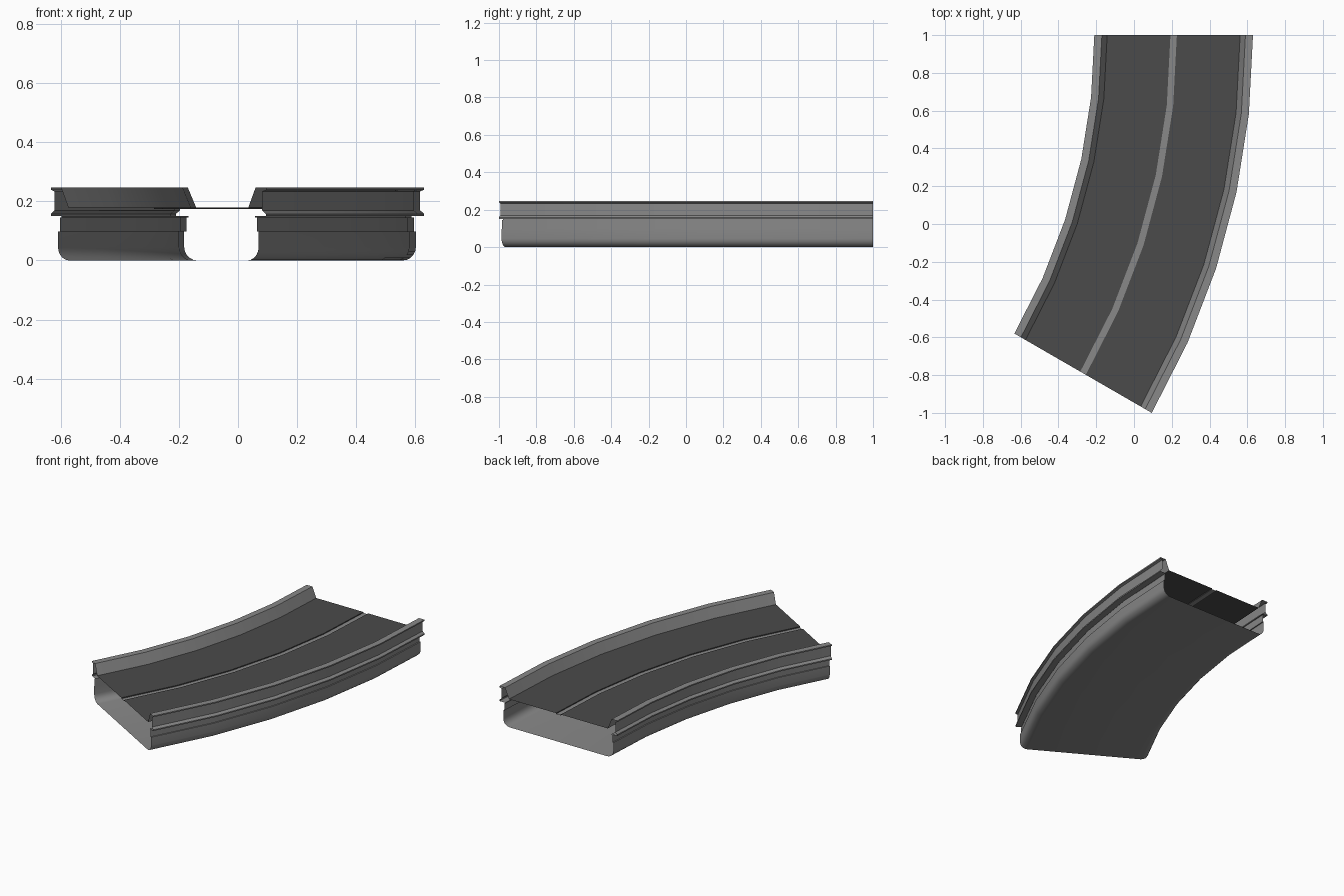
import bpy
import math

cube = bpy.data.objects.get("Cube")
if cube:
    bpy.data.objects.remove(cube, do_unlink=True)

# Bend layout: centre of the arc, radius of the centre line, sweep
CENTRE_X, CENTRE_Y, RADIUS = -3.37, 1.0, 3.58
ANGLE, SEGMENTS = math.radians(30), 5


def make_material(name, value):
    mat = bpy.data.materials.new(name)
    mat.use_nodes = True
    colour = (value, value, value, 1)
    mat.diffuse_color = colour
    mat.node_tree.nodes["Principled BSDF"].inputs["Base Color"].default_value = colour
    return mat


light_grey = make_material("light grey", 0.25)
dark_grey = make_material("dark grey", 0.07)


def sweep(name, profile, mat):
    """Sweep an open (offset, height) profile around the bend."""
    verts, faces, n = [], [], len(profile)
    for s in range(SEGMENTS + 1):
        a = ANGLE * s / SEGMENTS
        for offset, z in profile:
            r = RADIUS + offset
            verts.append((CENTRE_X + r * math.cos(a), CENTRE_Y - r * math.sin(a), z))
    for s in range(SEGMENTS):
        for i in range(n - 1):
            p, q = s * n + i, (s + 1) * n + i
            faces.append((p, q, q + 1, p + 1))
    mesh = bpy.data.meshes.new(name)
    mesh.from_pydata(verts, [], faces)
    mesh.materials.append(mat)
    obj = bpy.data.objects.new(name, mesh)
    bpy.context.collection.objects.link(obj)
    bpy.ops.object.select_all(action="DESELECT")
    bpy.context.view_layer.objects.active = obj
    obj.select_set(True)
    bpy.ops.object.shade_smooth_by_angle(angle=math.radians(30))
    return obj


# Channel shell: sloped kerb, rim, web, flange, side bands and rounded base
DECK, GROOVE, BEND = 0.18, 0.174, 0.045
side = [(0.352, DECK), (0.38, 0.247), (0.42, 0.247), (0.42, 0.239),
        (0.406, 0.234), (0.406, 0.17), (0.42, 0.158), (0.42, 0.15),
        (0.378, 0.15), (0.378, 0.145), (0.385, 0.145), (0.385, 0.098),
        (0.392, 0.098)]
for k in range(6):
    a = math.pi / 2 * k / 5
    side.append((0.392 - BEND + BEND * math.cos(a), BEND - BEND * math.sin(a)))
sweep("channel_shell", side + [(-x, z) for x, z in reversed(side)], light_grey)

# Running surface on both sides of the shallow centre groove
sweep("left_deck", [(0.017, GROOVE), (0.017, DECK), (0.352, DECK)], dark_grey)
sweep("right_deck", [(-0.352, DECK), (-0.017, DECK), (-0.017, GROOVE)], dark_grey)
sweep("centre_groove", [(-0.017, GROOVE), (0.017, GROOVE)], light_grey)
